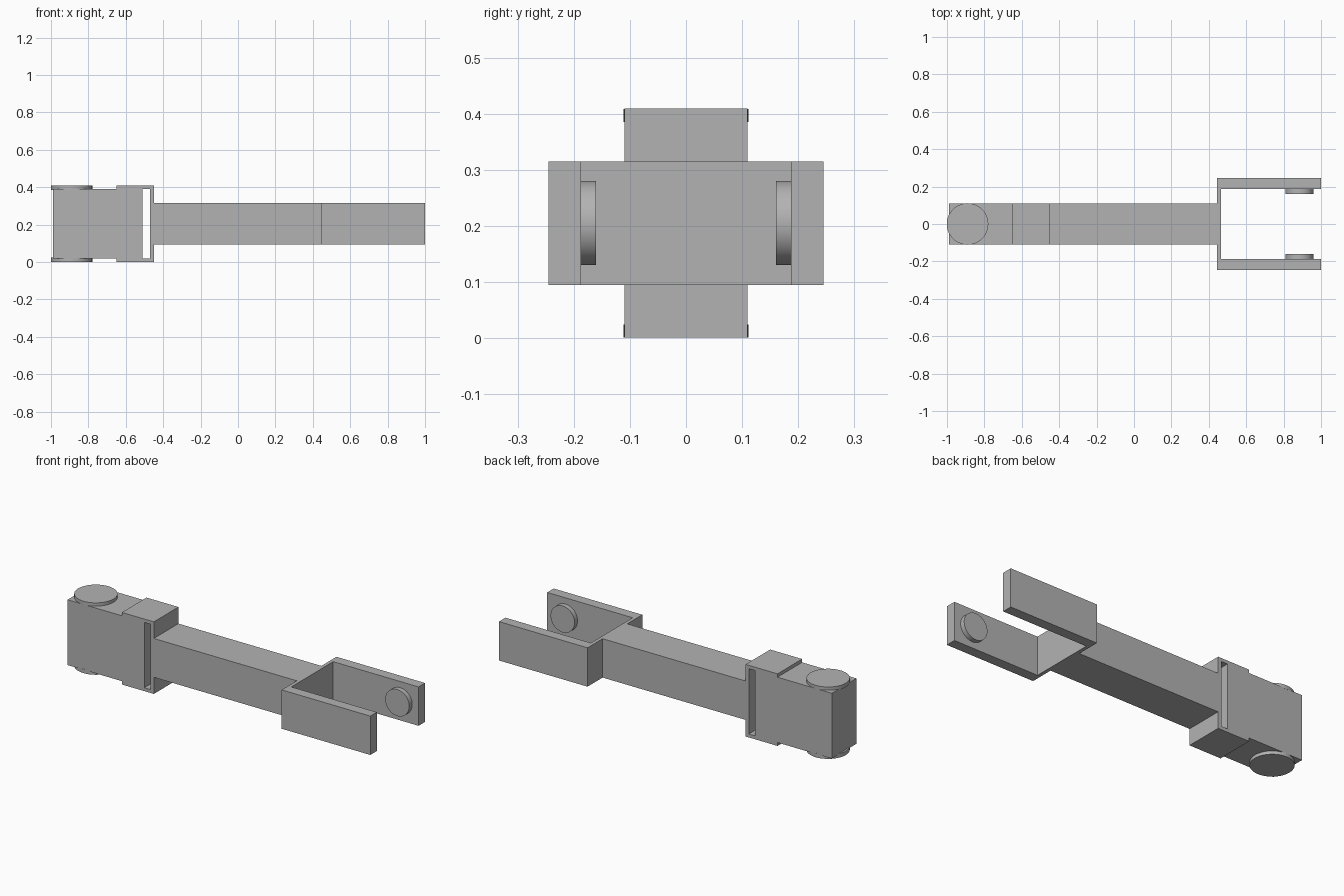
import bpy
import bmesh
from math import radians
from mathutils import Matrix, Vector

if "Cube" in bpy.data.objects:
    bpy.data.objects.remove(bpy.data.objects["Cube"], do_unlink=True)

MID = 0.205      # height of the link's centre line
HALF = 0.11      # half width of the bar

grey = bpy.data.materials.new("plain_grey")
grey.use_nodes = True
grey.diffuse_color = (0.45, 0.45, 0.45, 1)
grey.node_tree.nodes["Principled BSDF"].inputs["Base Color"].default_value = grey.diffuse_color


def finish(name, bm):
    mesh = bpy.data.meshes.new(name)
    bmesh.ops.recalc_face_normals(bm, faces=bm.faces)
    bm.to_mesh(mesh)
    bm.free()
    mesh.materials.append(grey)
    obj = bpy.data.objects.new(name, mesh)
    bpy.context.collection.objects.link(obj)
    return obj


def extrude_profile(name, points, depth):
    """Prism from a flat outline, pushed along depth."""
    bm = bmesh.new()
    face = bm.faces.new([bm.verts.new(p) for p in points])
    result = bmesh.ops.extrude_face_region(bm, geom=[face])
    moved = [v for v in result["geom"] if isinstance(v, bmesh.types.BMVert)]
    bmesh.ops.translate(bm, vec=depth, verts=moved)
    return finish(name, bm)


def disc(name, centre, radius, thickness, tilt=0):
    bm = bmesh.new()
    place = Matrix.Translation(Vector(centre)) @ Matrix.Rotation(radians(tilt), 4, "X")
    bmesh.ops.create_cone(bm, cap_ends=True, segments=64, radius1=radius,
                          radius2=radius, depth=thickness, matrix=place)
    obj = finish(name, bm)
    bpy.ops.object.select_all(action="DESELECT")
    obj.select_set(True)
    bpy.context.view_layer.objects.active = obj
    bpy.ops.object.shade_smooth_by_angle(angle=radians(30))


def mirrored(outline):
    """Complete a half outline of (x, offset) pairs across the centre line."""
    return outline + [(x, -d) for x, d in reversed(outline)]


# Connecting bar
bar = mirrored([(-0.45, HALF), (0.445, HALF)])
extrude_profile("connecting_bar", [(x, y, MID - HALF) for x, y in bar], (0, 0, 2 * HALF))

# Open fork at the left end, a U seen from above
fork = mirrored([(0.465, 0.187), (1, 0.187), (1, 0.245), (0.445, 0.245)])
extrude_profile("fork", [(x, y, MID - HALF) for x, y in fork], (0, 0, 2 * HALF))

# Bracket at the right end, a U seen from the front
bracket = mirrored([(-0.47, 0.185), (-0.65, 0.185), (-0.65, 0.204), (-0.45, 0.204)])
extrude_profile("bracket", [(x, -HALF, MID + z) for x, z in bracket], (0, 2 * HALF, 0))

# Solid block held in the bracket, leaving a slot behind it
block = mirrored([(-0.99, 0.185), (-0.51, 0.185)])
extrude_profile("end_block", [(x, -HALF, MID + z) for x, z in block], (0, 2 * HALF, 0))

# Pivot discs above and below the block, and pins inside the fork
for side, label in ((1, "upper"), (-1, "lower")):
    disc(label + "_pivot_disc", (-0.89, 0, MID + side * 0.192), 0.111, 0.023)
for side, label in ((1, "back"), (-1, "front")):
    disc(label + "_fork_pin", (0.885, side * 0.174, MID), 0.075, 0.028, 90)
